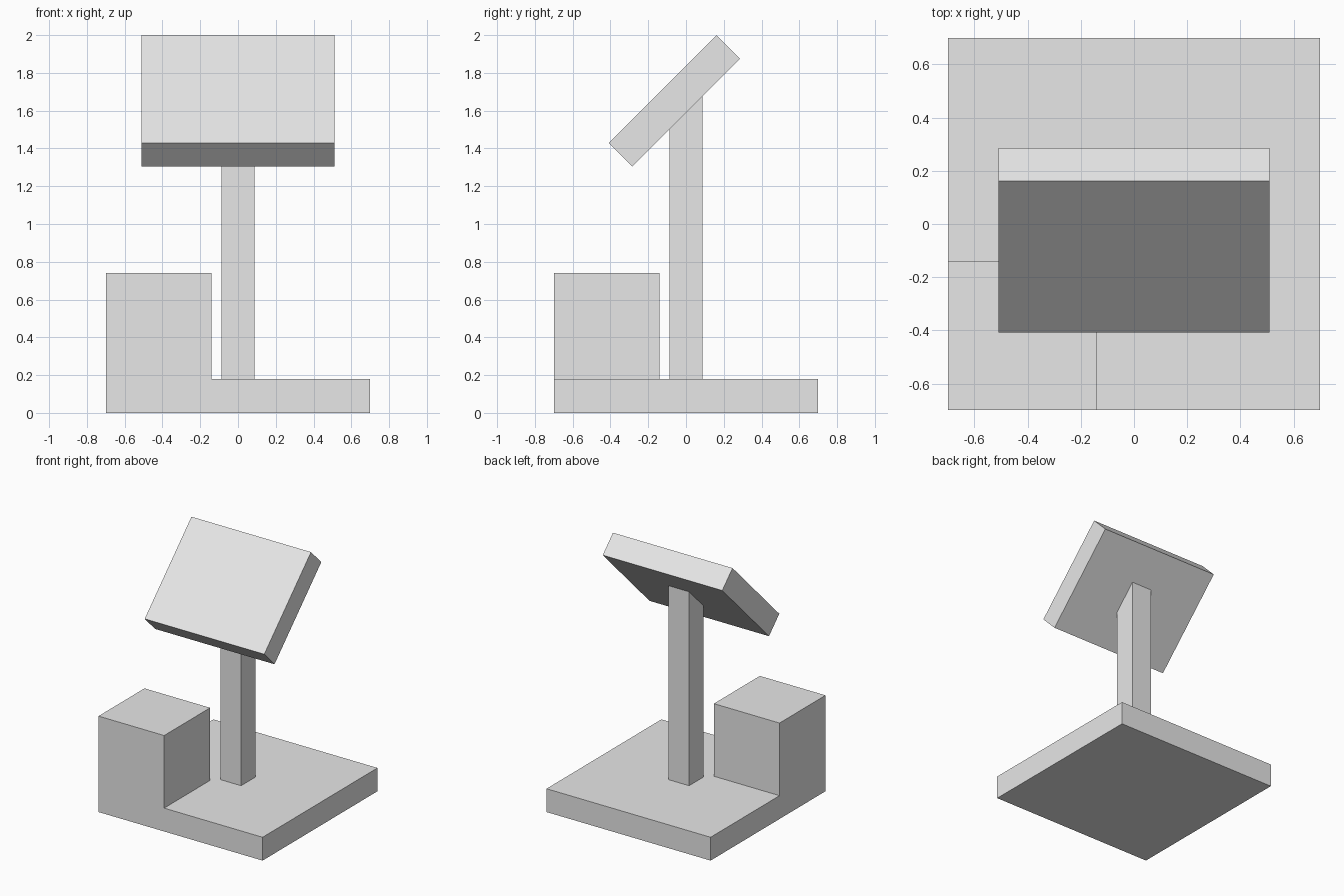
import bpy
import bmesh
import math
from mathutils import Matrix, Vector

cube = bpy.data.objects.get("Cube")
if cube:
    bpy.data.objects.remove(cube, do_unlink=True)

GREY = (0.8, 0.8, 0.8, 1.0)
grey = bpy.data.materials.new("light_grey")
grey.use_nodes = True
grey.diffuse_color = GREY
grey.node_tree.nodes["Principled BSDF"].inputs["Base Color"].default_value = GREY


def box(size, center):
    bm = bmesh.new()
    bmesh.ops.create_cube(bm, size=1)
    bmesh.ops.scale(bm, vec=size, verts=bm.verts)
    bmesh.ops.translate(bm, vec=center, verts=bm.verts)
    return bm


def finish(name, bm):
    bmesh.ops.recalc_face_normals(bm, faces=bm.faces)
    mesh = bpy.data.meshes.new(name)
    bm.to_mesh(mesh)
    bm.free()
    mesh.materials.append(grey)
    obj = bpy.data.objects.new(name, mesh)
    bpy.context.collection.objects.link(obj)
    return obj


HALF = 0.7      # half width of the base
STEP = -0.14    # inner sides of the corner block
DECK = 0.18     # top of the base
TILT = math.radians(45)

# Square base with one corner raised into a block
bm = box((2 * HALF, 2 * HALF, DECK), (0, 0, DECK / 2))
for axis in (Vector((1, 0, 0)), Vector((0, 1, 0))):
    bmesh.ops.bisect_plane(bm, geom=bm.verts[:] + bm.edges[:] + bm.faces[:],
                           plane_co=axis * STEP, plane_no=axis)
corner = []
for face in bm.faces:
    c = face.calc_center_median()
    if face.normal.z > 0.9 and c.x < STEP and c.y < STEP:
        corner.append(face)
raised = bmesh.ops.extrude_face_region(bm, geom=corner)["geom"]
bmesh.ops.delete(bm, geom=corner, context='FACES_ONLY')
bmesh.ops.translate(bm, vec=(0, 0, 0.56),
                    verts=[v for v in raised if isinstance(v, bmesh.types.BMVert)])
bmesh.ops.recalc_face_normals(bm, faces=bm.faces)
bmesh.ops.dissolve_limit(bm, angle_limit=0.01, verts=bm.verts, edges=bm.edges)
finish("base_with_corner_block", bm)

# Square post, cut on a slope to meet the underside of the panel
bm = box((0.176, 0.176, 1), (0, 0, DECK + 0.5))
for v in bm.verts:
    if v.co.z > 1:
        v.co.z = 1.595 + v.co.y
finish("post", bm)

# Tilted panel
bm = box((1.02, 0.806, 0.177), (0, 0, 0))
bmesh.ops.transform(bm, verts=bm.verts,
                    matrix=Matrix.Translation((0, -0.061, 1.652)) @ Matrix.Rotation(TILT, 4, 'X'))
finish("tilted_panel", bm)
